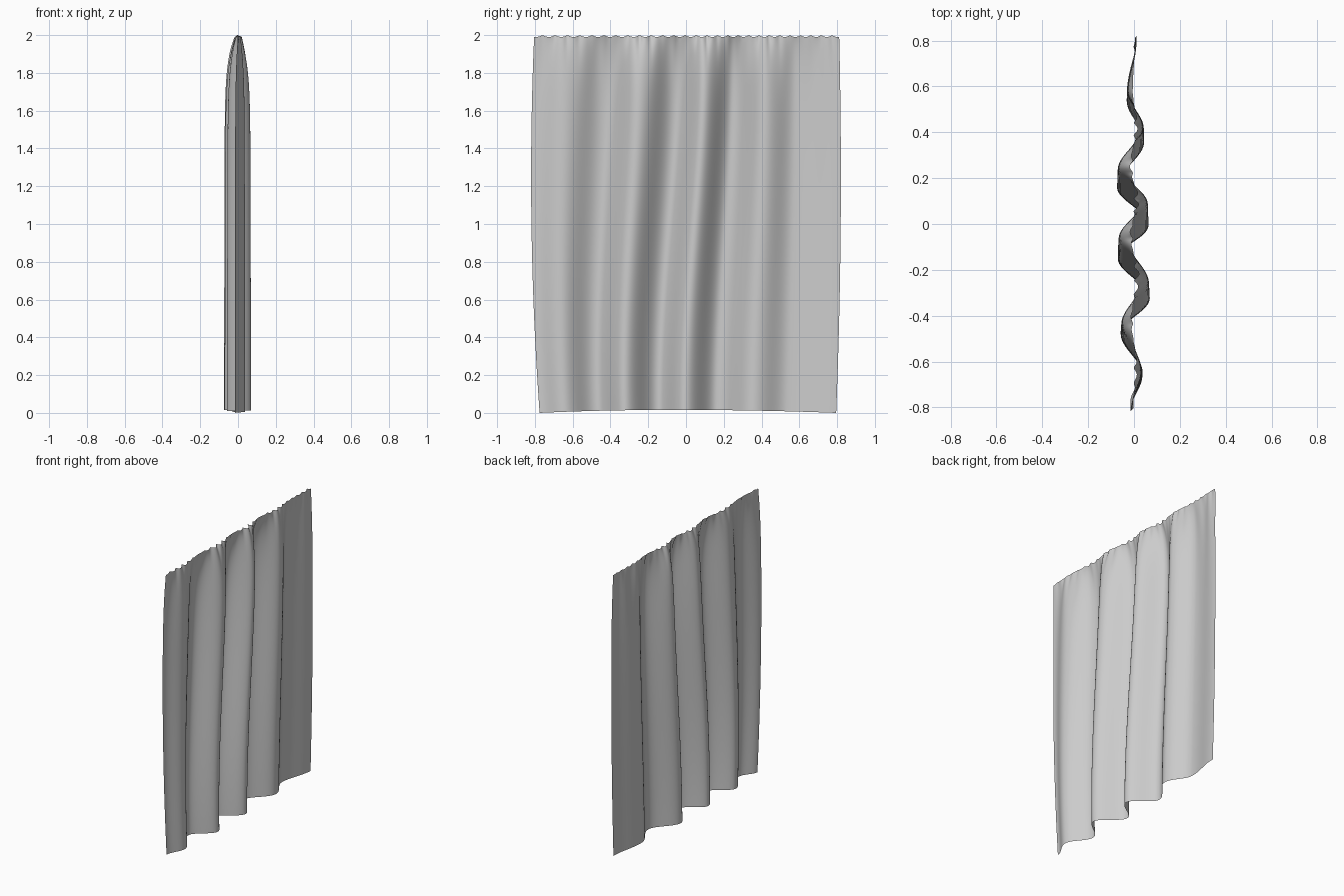
import bpy, bmesh, math

cube = bpy.data.objects.get("Cube")
if cube:
    bpy.data.objects.remove(cube, do_unlink=True)

HEIGHT = 2.0
HALF = 0.82
PIN_GAP = 0.06

# Crests and troughs of the drape at mid height: (y, depth in x)
FOLDS = [(-0.82, -0.015), (-0.66, 0.035), (-0.46, -0.055), (-0.29, 0.065),
         (-0.10, -0.067), (0.05, 0.06), (0.21, -0.07), (0.40, 0.042),
         (0.57, -0.03), (0.82, 0.01)]


def fold_depth(y):
    """Rounded S-curve from each crest to the next trough."""
    for (y0, x0), (y1, x1) in zip(FOLDS, FOLDS[1:]):
        if y <= y1:
            f = max(0.0, (y - y0) / (y1 - y0))
            return x0 + (x1 - x0) * (1 - math.cos(math.pi * f)) / 2
    return FOLDS[-1][1]


def drape(u, v):
    """Place a cloth point; u runs -1..1 across, v runs 0..1 upwards."""
    drop = HEIGHT * (1 - v)
    y = u * HALF
    depth = fold_depth(y)
    pin = abs(math.sin(math.pi * y / PIN_GAP))

    # Deep folds flatten towards the pinned top edge
    swell = 1 - math.exp(-drop / 0.12)
    gather = math.exp(-drop / 0.06)
    pleat = math.exp(-drop / 0.2) * (1 - gather)
    x = depth * (swell * (1 + 0.06 * (1 - v)) + 0.3 * pin * gather)
    x += 0.005 * math.sin(math.tau * y / (2 * PIN_GAP)) * pleat
    x += 0.006 * (pin - 0.5) * gather

    # Folds lean sideways, side hems bow outwards
    bow = ((0.625 - v) / 0.625) ** 2
    edge = HALF - bow * (0.045 if u < 0 else 0.025)
    lean = 0.055 * math.sin(math.pi * (v - 0.5))
    lean *= (1 - u * u) * (1 - 0.7 * max(u, 0))
    z = HEIGHT * v
    z += (1 - v) ** 6 * 0.016 * (1 - u * u)
    z -= 0.01 * gather * pin
    return x, u * edge + lean, z


# Curtain: one fine sheet of cloth, draped point by point
bm = bmesh.new()
bmesh.ops.create_grid(bm, x_segments=220, y_segments=70, size=1)
for vert in bm.verts:
    s = (vert.co.y + 1) / 2
    vert.co = drape(vert.co.x, 1 - (1 - s) ** 1.5)
bmesh.ops.recalc_face_normals(bm, faces=bm.faces)
mesh = bpy.data.meshes.new("curtain")
bm.to_mesh(mesh)
bm.free()
mesh.shade_smooth()
curtain = bpy.data.objects.new("curtain", mesh)
bpy.context.collection.objects.link(curtain)
